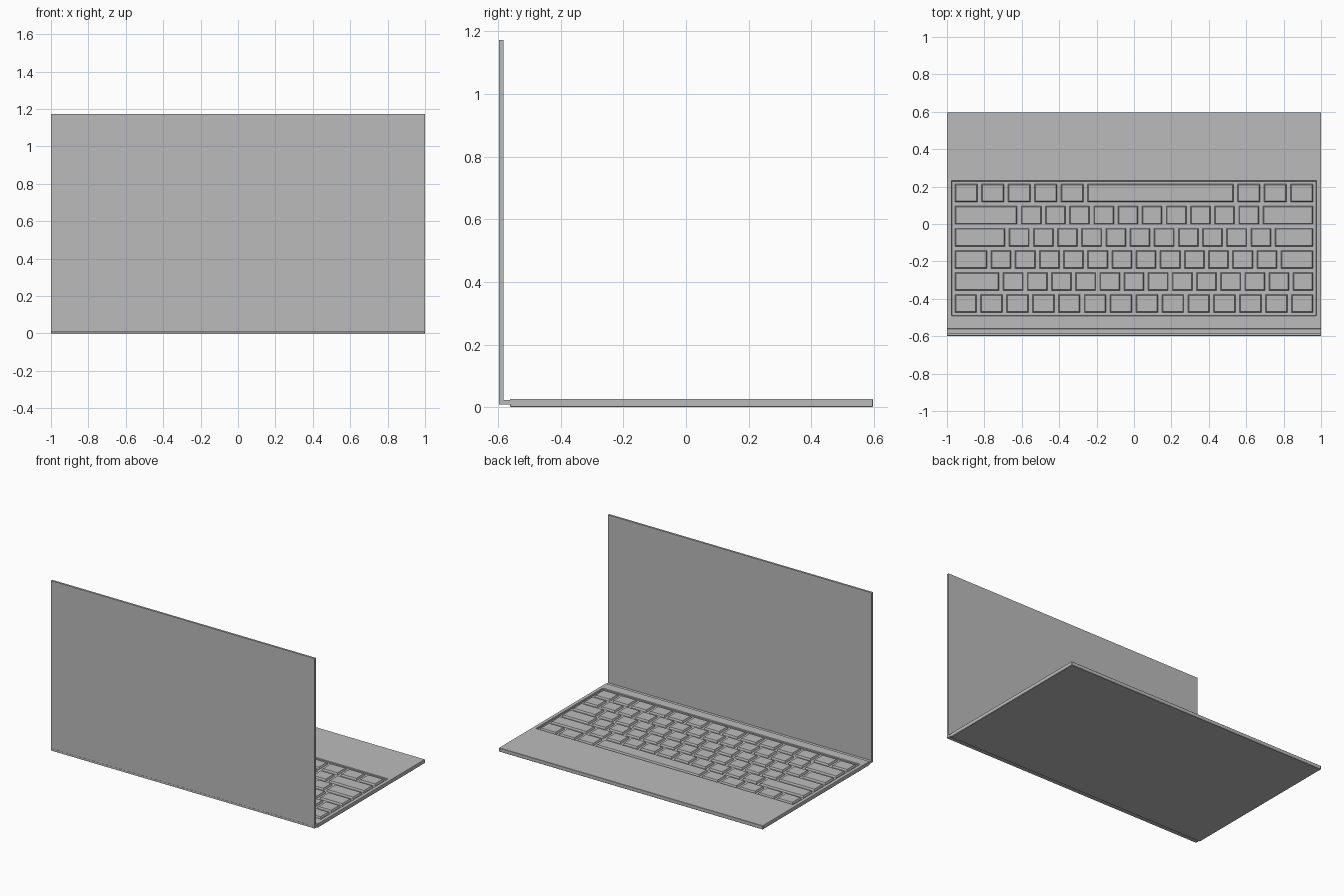
import bpy
import bmesh

if "Cube" in bpy.data.objects:
    bpy.data.objects.remove(bpy.data.objects["Cube"], do_unlink=True)

grey = bpy.data.materials.new("plain grey")
grey.use_nodes = True
grey.diffuse_color = (0.5, 0.5, 0.5, 1)
grey.node_tree.nodes["Principled BSDF"].inputs["Base Color"].default_value = grey.diffuse_color


def add_box(bm, x, y, z, taper=0):
    """Add a box given (min, max) ranges, with its top drawn in by taper."""
    verts = bmesh.ops.create_cube(bm, size=1)["verts"]
    for v in verts:
        t = taper if v.co.z > 0 else 0
        v.co = (x[1] - t if v.co.x > 0 else x[0] + t,
                y[1] - t if v.co.y > 0 else y[0] + t,
                z[1] if v.co.z > 0 else z[0])
    return verts


def finish(bm, name, bevel=0):
    mesh = bpy.data.meshes.new(name)
    bm.normal_update()
    bm.to_mesh(mesh)
    bm.free()
    mesh.materials.append(grey)
    obj = bpy.data.objects.new(name, mesh)
    bpy.context.collection.objects.link(obj)
    if bevel:
        mod = obj.modifiers.new("edge", 'BEVEL')
        mod.width = bevel
        mod.segments = 1
    return obj


TOP = 0.026
WELL_X, WELL_BACK, WELL_FRONT = 0.975, -0.49, 0.23
FLOOR = 0.014

# Base with a sunken keyboard well
bm = bmesh.new()
add_box(bm, (-1, 1), (-0.562, 0.597), (0, TOP))
bm.normal_update()
top = max(bm.faces, key=lambda f: f.calc_center_median().z)
bmesh.ops.inset_individual(bm, faces=[top], thickness=0.02)
mid = top.calc_center_median()
for v in top.verts:
    v.co.x = WELL_X if v.co.x > mid.x else -WELL_X
    v.co.y = WELL_FRONT if v.co.y > mid.y else WELL_BACK
well = bmesh.ops.extrude_discrete_faces(bm, faces=[top])["faces"][0]
for v in well.verts:
    v.co.z = FLOOR
finish(bm, "base", 0.002)

# Screen panel
bm = bmesh.new()
add_box(bm, (-1, 1), (-0.597, -0.583), (0.022, 1.172))
finish(bm, "screen")

# Hinge strip joining screen and base
bm = bmesh.new()
add_box(bm, (-1, 1), (-0.598, -0.56), (0.008, 0.022))
finish(bm, "hinge")

# Keys, row by row from the hinge towards the typist; widths in key units
rows = [
    [1] * 14,
    [1] * 13 + [2],
    [1.5] + [1] * 12 + [1.5],
    [1.75] + [1] * 11 + [2.25],
    [2.25] + [1] * 10 + [2.75],
    [1.1] * 3 + [6.2] + [1.1] * 5,
]
MARGIN, GAP = 0.006, 0.011
pitch = (WELL_FRONT - WELL_BACK - 2 * MARGIN) / len(rows)
bm = bmesh.new()
for i, row in enumerate(rows):
    y = WELL_BACK + MARGIN + i * pitch
    unit = 2 * (WELL_X - MARGIN) / sum(row)
    x = WELL_X - MARGIN
    for width in row:
        end = x - width * unit
        add_box(bm, (end + GAP, x - GAP), (y + GAP, y + pitch - GAP), (FLOOR, TOP), 0.005)
        x = end
finish(bm, "keys")
